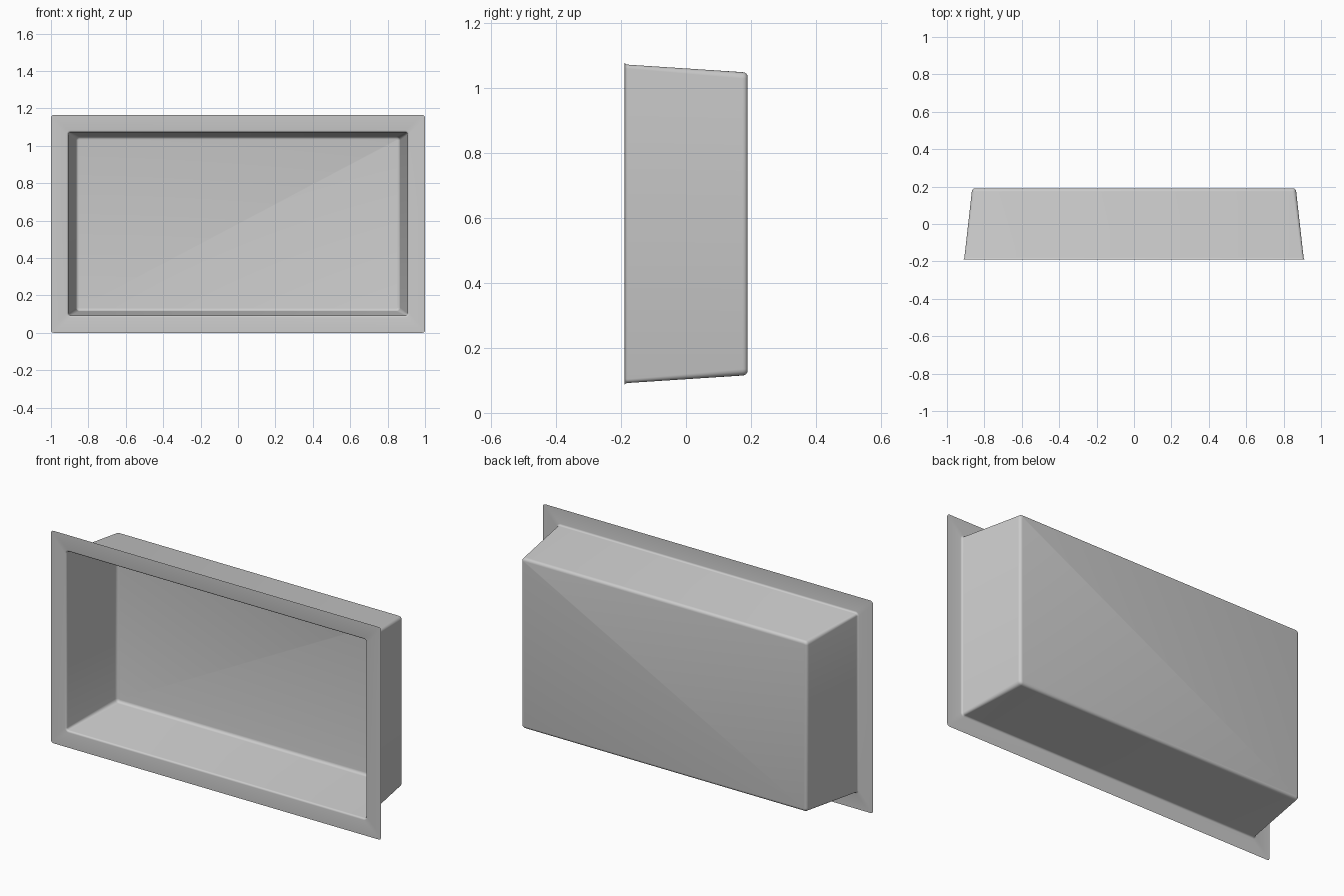
import bpy
import bmesh
from math import sin, cos, pi

cube = bpy.data.objects.get("Cube")
if cube:
    bpy.data.objects.remove(cube, do_unlink=True)

MID_Z = 0.582      # height of the centre line
FRONT, BACK = -0.19, 0.19
STEPS = 4          # segments per rounded corner

grey = bpy.data.materials.new("light_grey")
grey.use_nodes = True
grey.diffuse_color = (0.6, 0.6, 0.6, 1)
grey.node_tree.nodes["Principled BSDF"].inputs["Base Color"].default_value = (0.6, 0.6, 0.6, 1)


def ring(bm, half_x, half_z, y, radius):
    """Rounded rectangle of vertices facing the front."""
    verts = []
    for corner, (sx, sz) in enumerate([(1, 1), (-1, 1), (-1, -1), (1, -1)]):
        for i in range(STEPS + 1):
            a = (corner + i / STEPS) * pi / 2
            verts.append(bm.verts.new((sx * (half_x - radius) + radius * cos(a), y,
                                       MID_Z + sz * (half_z - radius) + radius * sin(a))))
    return verts


# Sections from the flange rim, round the lip, down the tapered wall
sections = [(1.0, MID_Z, FRONT, 0.014)]
LIP = 0.01
for i in range(STEPS + 1):
    a = i / STEPS * pi / 2
    inset = LIP * sin(a)
    sections.append((0.917 - inset, 0.5 - inset, FRONT + LIP * (1 - cos(a)), 0.022 - inset))

# Rounded edge between the wall and the back panel
EDGE = 0.016
for i in range(STEPS + 1):
    a = i / STEPS * pi / 2
    inset = EDGE * (1 - cos(a))
    sections.append((0.867 - inset, 0.467 - inset, BACK - EDGE * (1 - sin(a)), 0.02 - inset))

# Recessed tray: one thin sheet with a flange, four walls and a back
bm = bmesh.new()
rings = [ring(bm, *s) for s in sections]
for outer, inner in zip(rings, rings[1:]):
    n = len(outer)
    for i in range(n):
        j = (i + 1) % n
        bm.faces.new((outer[j], outer[i], inner[i], inner[j]))
bm.faces.new(list(reversed(rings[-1])))
for face in bm.faces:
    face.smooth = True

mesh = bpy.data.meshes.new("recessed_tray")
bm.to_mesh(mesh)
bm.free()
mesh.materials.append(grey)
tray = bpy.data.objects.new("recessed_tray", mesh)
bpy.context.collection.objects.link(tray)
